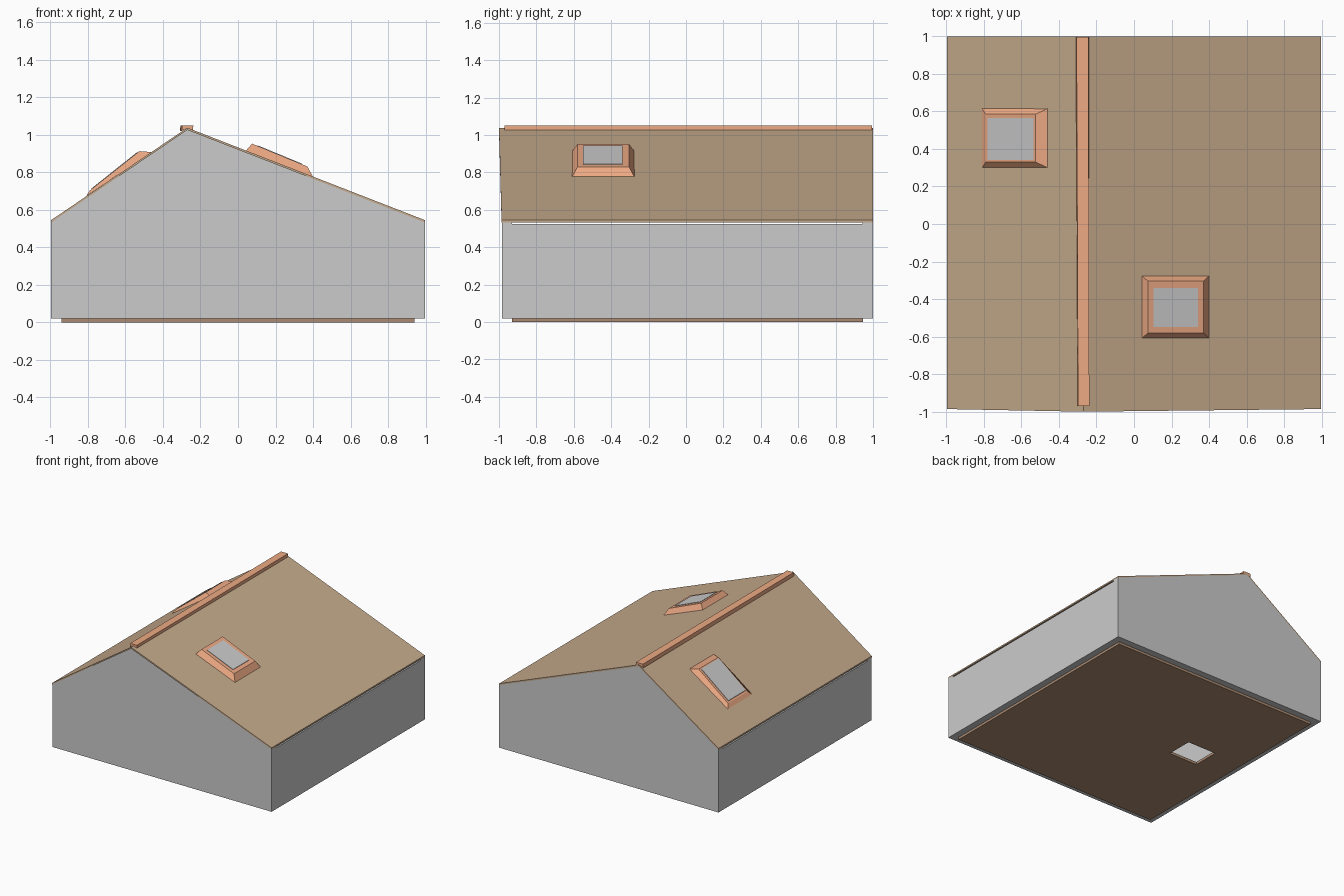
import bpy, bmesh

if "Cube" in bpy.data.objects:
    bpy.data.objects.remove(bpy.data.objects["Cube"])


def material(name, rgb):
    m = bpy.data.materials.new(name)
    m.diffuse_color = (*rgb, 1)
    m.use_nodes = True
    m.node_tree.nodes["Principled BSDF"].inputs["Base Color"].default_value = m.diffuse_color
    return m


ROOF = material("roof_brown", (0.56, 0.40, 0.26))
TRIM = material("trim_terracotta", (0.85, 0.40, 0.23))
FLOOR = material("floor_brown", (0.41, 0.26, 0.17))


def loft(name, ring_a, ring_b, mat=None):
    """Closed solid between two rings with the same number of points."""
    bm = bmesh.new()
    a = [bm.verts.new(p) for p in ring_a]
    b = [bm.verts.new(p) for p in ring_b]
    bm.faces.new(a)
    bm.faces.new(b)
    for i in range(len(a)):
        j = (i + 1) % len(a)
        bm.faces.new((a[i], a[j], b[j], b[i]))
    bmesh.ops.recalc_face_normals(bm, faces=bm.faces)
    mesh = bpy.data.meshes.new(name)
    bm.to_mesh(mesh)
    bm.free()
    ob = bpy.data.objects.new(name, mesh)
    bpy.context.collection.objects.link(ob)
    if mat:
        mesh.materials.append(mat)
    return ob


def prism(name, profile, y0, y1, mat=None):
    """Extrude an (x, z) profile along y."""
    return loft(name, [(x, y0, z) for x, z in profile],
                [(x, y1, z) for x, z in profile], mat)


def box(name, x0, x1, y0, y1, z0, z1, mat=None):
    return prism(name, [(x0, z0), (x1, z0), (x1, z1), (x0, z1)], y0, y1, mat)


# Main sizes
W, BASE, EAVE = 0.995, 0.02, 0.545
RIDGE_X, RIDGE_Z, THICK, SKIN = -0.27, 1.037, 0.055, 0.012

# Gable walls at front and back, side walls between them
gable = [(-W, BASE), (W, BASE), (W, EAVE - SKIN),
         (RIDGE_X, RIDGE_Z - SKIN), (-W, EAVE - SKIN)]
prism("front_wall", gable, -0.985, -0.93)
prism("back_wall", gable, 0.945, 1.0)
for name, s in (("right_wall", 1), ("left_wall", -1)):
    box(name, *sorted((s * W, s * (W - THICK))), -0.93, 0.945, BASE, EAVE - SKIN - 0.01)

# Roof slopes, front edge leaning forward towards the ridge
for name, ex in (("left_roof", -W), ("right_roof", W)):
    def edge(x, z, front):
        return [(x, front, z - SKIN), (x, 1.0, z - SKIN), (x, 1.0, z), (x, front, z)]
    loft(name, edge(ex, EAVE, -0.986), edge(RIDGE_X, RIDGE_Z, -1.0), ROOF)

# Ridge cap, drifting slightly along its length
cap_a = [(-0.30, 1.02), (-0.27, 1.036), (-0.24, 1.024), (-0.238, 1.05), (-0.298, 1.05)]
cap_b = [(-0.31, 1.02), (-0.27, 1.036), (-0.24, 1.024), (-0.243, 1.05), (-0.306, 1.05)]
loft("ridge_cap", [(x, -0.97, z) for x, z in cap_a],
     [(x, 0.995, z) for x, z in cap_b], TRIM)


def slanted_rect(xa, za, xb, zb, y0, y1):
    return [(xa, y0, za), (xb, y0, zb), (xb, y1, zb), (xa, y1, za)]


# Skylights: tapered frame with a glass pane just proud of its top
loft("right_skylight_frame",
     slanted_rect(0.04, 0.912, 0.40, 0.774, -0.61, -0.275),
     slanted_rect(0.075, 0.952, 0.37, 0.830, -0.58, -0.305), TRIM)
loft("right_skylight_glass",
     slanted_rect(0.105, 0.935, 0.34, 0.838, -0.55, -0.34),
     slanted_rect(0.105, 0.943, 0.34, 0.846, -0.55, -0.34))
loft("left_skylight_frame",
     slanted_rect(-0.81, 0.672, -0.46, 0.907, 0.30, 0.615),
     slanted_rect(-0.79, 0.702, -0.525, 0.912, 0.33, 0.585), TRIM)
loft("left_skylight_glass",
     slanted_rect(-0.78, 0.705, -0.535, 0.899, 0.34, 0.565),
     slanted_rect(-0.78, 0.714, -0.535, 0.909, 0.34, 0.565))

# Floor slab with an open hatch
floor = box("floor", -0.94, 0.94, -0.93, 0.945, 0, 0.022, FLOOR)
cutter = box("hatch_cutter", -0.67, -0.41, -0.07, 0.15, -0.1, 0.1)
cutter.hide_render = True
cutter.hide_viewport = True
cut = floor.modifiers.new("hatch", "BOOLEAN")
cut.operation = "DIFFERENCE"
cut.solver = "EXACT"
cut.object = cutter
